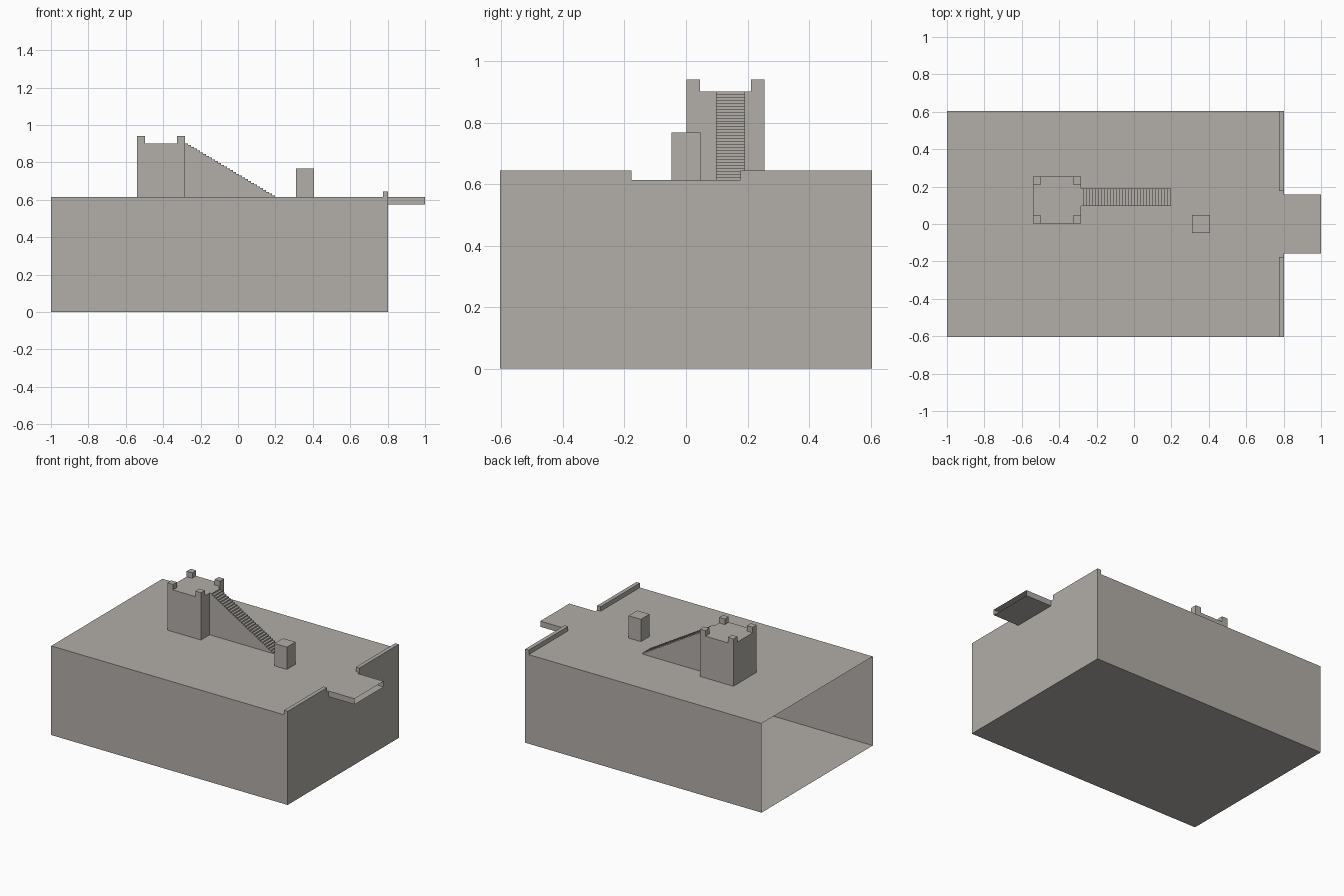
import bpy, bmesh

if "Cube" in bpy.data.objects:
    bpy.data.objects.remove(bpy.data.objects["Cube"])

stone = bpy.data.materials.new("warm_grey_stone")
stone.diffuse_color = (0.445, 0.423, 0.392, 1)
stone.use_nodes = True
stone.node_tree.nodes["Principled BSDF"].inputs["Base Color"].default_value = stone.diffuse_color

DECK = 0.614      # height of the main deck
HALF_Y = 0.605    # half depth of the base
END_X = 0.802     # right-hand end of the base


def finish(name, bm):
    mesh = bpy.data.meshes.new(name)
    bm.to_mesh(mesh)
    bm.free()
    mesh.materials.append(stone)
    obj = bpy.data.objects.new(name, mesh)
    bpy.context.collection.objects.link(obj)
    return obj


def box(name, x, y, z, open_side=0):
    """Box from (min, max) ranges; open_side -1 or 1 leaves that x end open."""
    bm = bmesh.new()
    bmesh.ops.create_cube(bm, size=1)
    for v in bm.verts:
        v.co = [r[0] if c < 0 else r[1] for c, r in zip(v.co, (x, y, z))]
    bm.normal_update()
    if open_side:
        ends = [f for f in bm.faces if f.normal.x * open_side > 0.9]
        bmesh.ops.delete(bm, geom=ends, context='FACES_ONLY')
    return finish(name, bm)


def extrude_profile(name, points, y0, y1):
    """Extrude an x-z outline along y."""
    bm = bmesh.new()
    face = bm.faces.new([bm.verts.new((x, y0, z)) for x, z in points])
    out = bmesh.ops.extrude_face_region(bm, geom=[face])
    for v in out["geom"]:
        if isinstance(v, bmesh.types.BMVert):
            v.co.y = y1
    bmesh.ops.recalc_face_normals(bm, faces=bm.faces)
    return finish(name, bm)


# Hollow base, open at the left end
box("base", (-1, END_X), (-HALF_Y, HALF_Y), (0, DECK), open_side=-1)

# Thin landing sticking out on the right, open at its end
box("landing", (END_X, 1), (-0.158, 0.158), (0.575, DECK), open_side=1)

# Low parapets either side of the landing
box("parapet_front", (0.775, END_X), (-HALF_Y, -0.177), (DECK, 0.645))
box("parapet_back", (0.775, END_X), (0.177, HALF_Y), (DECK, 0.645))

# Tower with a block on each corner
TX, TY, TOP, M = (-0.54, -0.284), (0.002, 0.255), 0.902, 0.043
box("tower", TX, TY, (DECK, TOP))
for x in (TX[0], TX[1] - M):
    for y in (TY[0], TY[1] - M):
        box("tower_merlon", (x, x + M), (y, y + M), (TOP, 0.94))

# Solid staircase rising to the tower
STEPS, FOOT = 30, 0.198
run, rise = (FOOT - TX[1]) / STEPS, (TOP - DECK) / STEPS
outline = [(TX[1], DECK), (FOOT, DECK)]
for i in range(STEPS):
    z = DECK + (i + 1) * rise
    outline += [(FOOT - i * run, z), (FOOT - (i + 1) * run, z)]
extrude_profile("staircase", outline, 0.097, 0.191)

# Free-standing pillar
box("pillar", (0.311, 0.405), (-0.047, 0.047), (DECK, 0.768))
